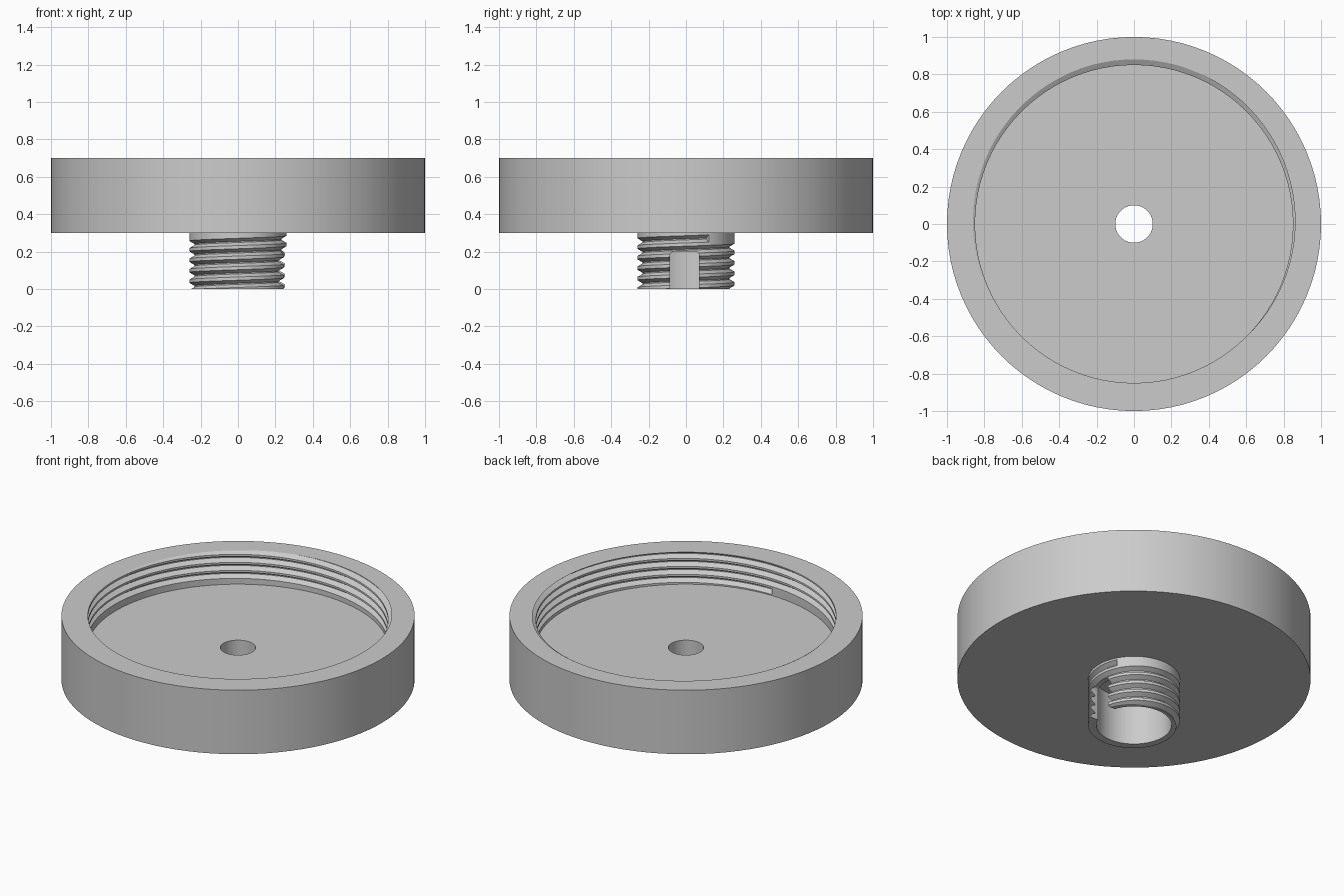
import bpy, bmesh, math
from mathutils import Matrix, Vector

if "Cube" in bpy.data.objects:
    bpy.data.objects.remove(bpy.data.objects["Cube"])

SEGMENTS = 96

grey = bpy.data.materials.new("plain_grey")
grey.use_nodes = True
colour = (0.6, 0.6, 0.6, 1)
grey.diffuse_color = colour
grey.node_tree.nodes["Principled BSDF"].inputs["Base Color"].default_value = colour


def finish(bm, name):
    bmesh.ops.recalc_face_normals(bm, faces=bm.faces)
    mesh = bpy.data.meshes.new(name)
    bm.to_mesh(mesh)
    bm.free()
    mesh.materials.append(grey)
    obj = bpy.data.objects.new(name, mesh)
    bpy.context.collection.objects.link(obj)
    return obj


def sweep(name, profile, angles, centre_z, closed):
    """Carry a closed (radius, z) profile around the z axis."""
    bm = bmesh.new()
    rings = [[bm.verts.new((r * math.cos(a), r * math.sin(a), z + centre_z(a)))
              for r, z in profile] for a in angles]
    n = len(profile)
    pairs = list(zip(rings, rings[1:]))
    if closed:
        pairs.append((rings[-1], rings[0]))
    else:
        bm.faces.new(rings[0])
        bm.faces.new(rings[-1])
    for p, q in pairs:
        for i in range(n):
            j = (i + 1) % n
            bm.faces.new((p[i], p[j], q[j], q[i]))
    return finish(bm, name)


def thread_cutter(name, inside, outside, pitch, end_angle, end_z, turns):
    """Right-handed helical groove; inside and outside are (radius, half width)."""
    (r0, h0), (r1, h1) = inside, outside
    profile = [(r0, -h0), (r1, -h1), (r1, h1), (r0, h0)]
    count = int(turns * SEGMENTS)
    step = 2 * math.pi / SEGMENTS
    angles = [end_angle - (count - i) * step for i in range(count + 1)]
    return sweep(name, profile, angles,
                 lambda a: end_z - pitch * (end_angle - a) / (2 * math.pi), False)


# Cap, floor and hollow neck as one turned body
section = [(0.1, 0.3), (0.213, 0.3), (0.213, 0), (0.26, 0), (0.26, 0.3),
           (1, 0.3), (1, 0.7), (0.85, 0.7), (0.85, 0.5), (0.1, 0.5)]
body = sweep("threaded_cap", section,
             [2 * math.pi * i / SEGMENTS for i in range(SEGMENTS)], lambda a: 0, True)

# Groove around the neck, running out just below the cap
neck_groove = thread_cutter("neck_groove", (0.232, 0.003), (0.272, 0.0265),
                            0.056, math.radians(28), 0.27, 5.6)

# Groove inside the cap wall, running out through the rim
cap_groove = thread_cutter("cap_groove", (0.84, 0.0245), (0.88, 0.002),
                           0.05, math.radians(450), 0.75, 4.5)

# Keyway through one side of the neck, with rounded upper corners
bm = bmesh.new()
bmesh.ops.create_cube(bm, size=1, matrix=Matrix.Translation((0.25, -0.008, 0.05))
                      @ Matrix.Diagonal((0.3, 0.155, 0.3, 1)))
top_edges = [e for e in bm.edges
             if all(v.co.z > 0.1 for v in e.verts)
             and abs((e.verts[0].co - e.verts[1].co).x) > 0.1]
bmesh.ops.bevel(bm, geom=top_edges, offset=0.02, segments=4, profile=0.5,
                affect='EDGES')
keyway = finish(bm, "keyway")

# Cut the grooves and keyway
bpy.ops.object.select_all(action='DESELECT')
bpy.context.view_layer.objects.active = body
body.select_set(True)
for cutter in (neck_groove, cap_groove, keyway):
    cutter.hide_render = True
    mod = body.modifiers.new(cutter.name, 'BOOLEAN')
    mod.operation = 'DIFFERENCE'
    mod.solver = 'EXACT'
    mod.object = cutter
    bpy.ops.object.modifier_apply(modifier=mod.name)
    bpy.data.objects.remove(cutter)

bpy.ops.object.shade_smooth_by_angle(angle=math.radians(25))
